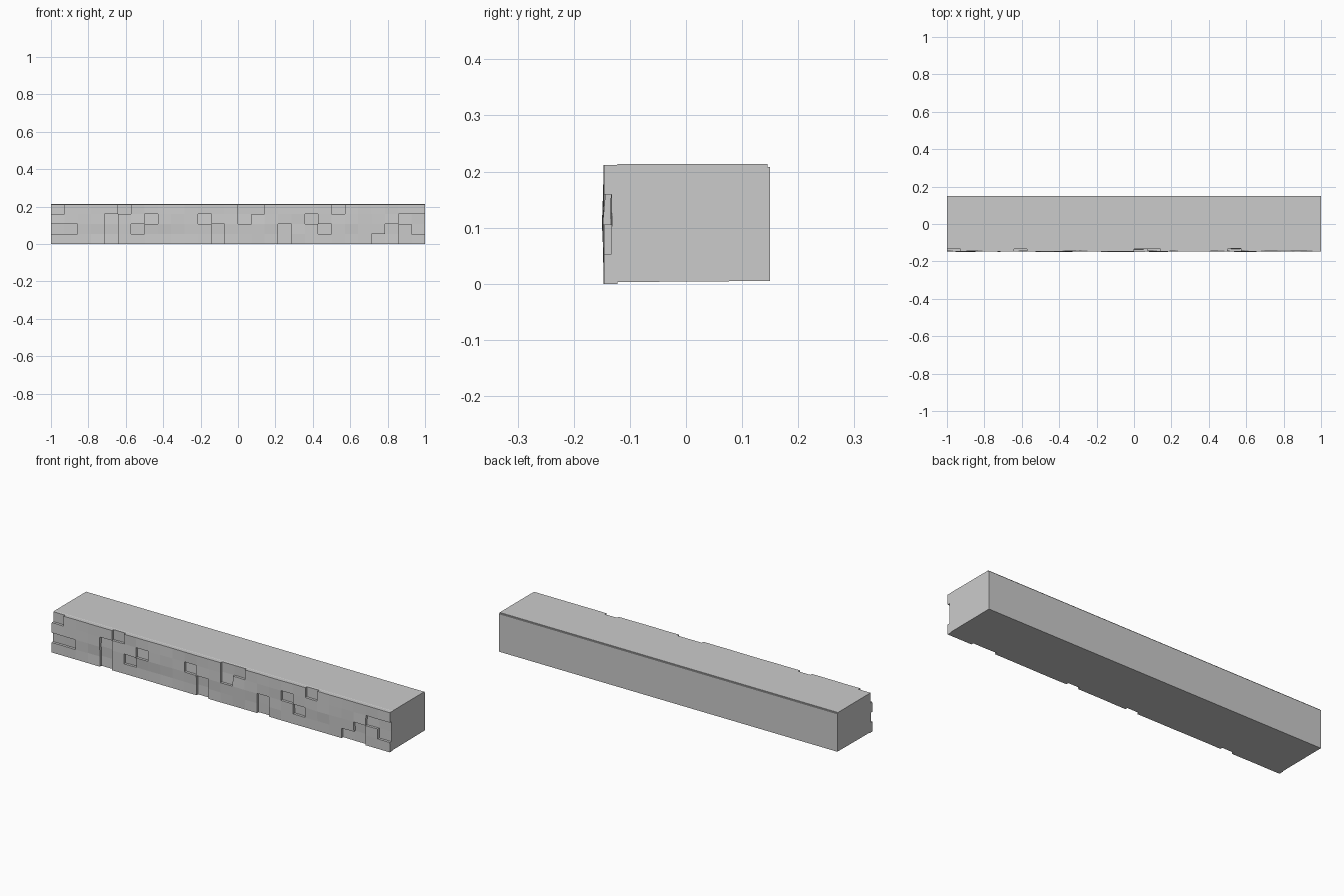
import bpy, bmesh, random
from mathutils import Vector

if "Cube" in bpy.data.objects:
    bpy.data.objects.remove(bpy.data.objects["Cube"])

random.seed(4)
COLS, ROWS, TOP = 28, 4, 0.212
# Raised stones (#) and recesses (.), top row first
PATTERN = [
    ".####.########..#####.######",
    "####.##.###.##.####.######..",
    "..##.#.#####.####.##.####.#.",
    "####.#######.####.######..##",
]


def finish(bm, name):
    bmesh.ops.recalc_face_normals(bm, faces=bm.faces)
    mesh = bpy.data.meshes.new(name)
    bm.to_mesh(mesh)
    bm.free()
    obj = bpy.data.objects.new(name, mesh)
    bpy.context.collection.objects.link(obj)
    return obj


# Block body: side profile (y, z) swept along x, with the rear top notch
profile = [(-0.128, 0.003), (0.15, 0.005), (0.15, 0.208), (0.145, 0.208),
           (0.145, 0.213), (-0.122, 0.213), (-0.128, 0.209)]
bm = bmesh.new()
face = bm.faces.new([bm.verts.new((-1, y, z)) for y, z in profile])
ext = bmesh.ops.extrude_face_region(bm, geom=[face], use_keep_orig=True)
bmesh.ops.translate(bm, vec=(2, 0, 0),
                    verts=[v for v in ext["geom"] if isinstance(v, bmesh.types.BMVert)])
finish(bm, "wall_block")

# Stone relief: uneven grid whose raised cells are extruded forwards
bm = bmesh.new()
grid = []
for j in range(ROWS + 1):
    row = []
    for i in range(COLS + 1):
        wobble = random.uniform(-0.002, 0.002)
        if j == 2 and i < COLS:
            wobble -= 0.002
        if i == COLS or j in (0, ROWS):
            wobble *= 0.5
        row.append(bm.verts.new((-1 + 2 * i / COLS, -0.1325 + wobble, TOP * j / ROWS)))
    grid.append(row)
raised = []
for j in range(ROWS):
    for i in range(COLS):
        f = bm.faces.new((grid[j][i], grid[j][i + 1], grid[j + 1][i + 1], grid[j + 1][i]))
        if PATTERN[ROWS - 1 - j][i] == "#":
            raised.append(f)
rim = [e for e in bm.edges if e.is_boundary]
ext = bmesh.ops.extrude_face_region(bm, geom=raised)
bmesh.ops.delete(bm, geom=[f for f in raised if f.is_valid], context="FACES_ONLY")
bmesh.ops.translate(bm, vec=(0, -0.0135, 0),
                    verts=[v for v in ext["geom"] if isinstance(v, bmesh.types.BMVert)])
for v in bm.verts:
    v.co.y = max(v.co.y, -0.15)

# Return the relief edge back into the block
rim = [e for e in rim if e.is_valid]
ext = bmesh.ops.extrude_edge_only(bm, edges=rim)
for v in ext["geom"]:
    if isinstance(v, bmesh.types.BMVert):
        v.co.y = -0.122
finish(bm, "stone_relief")
